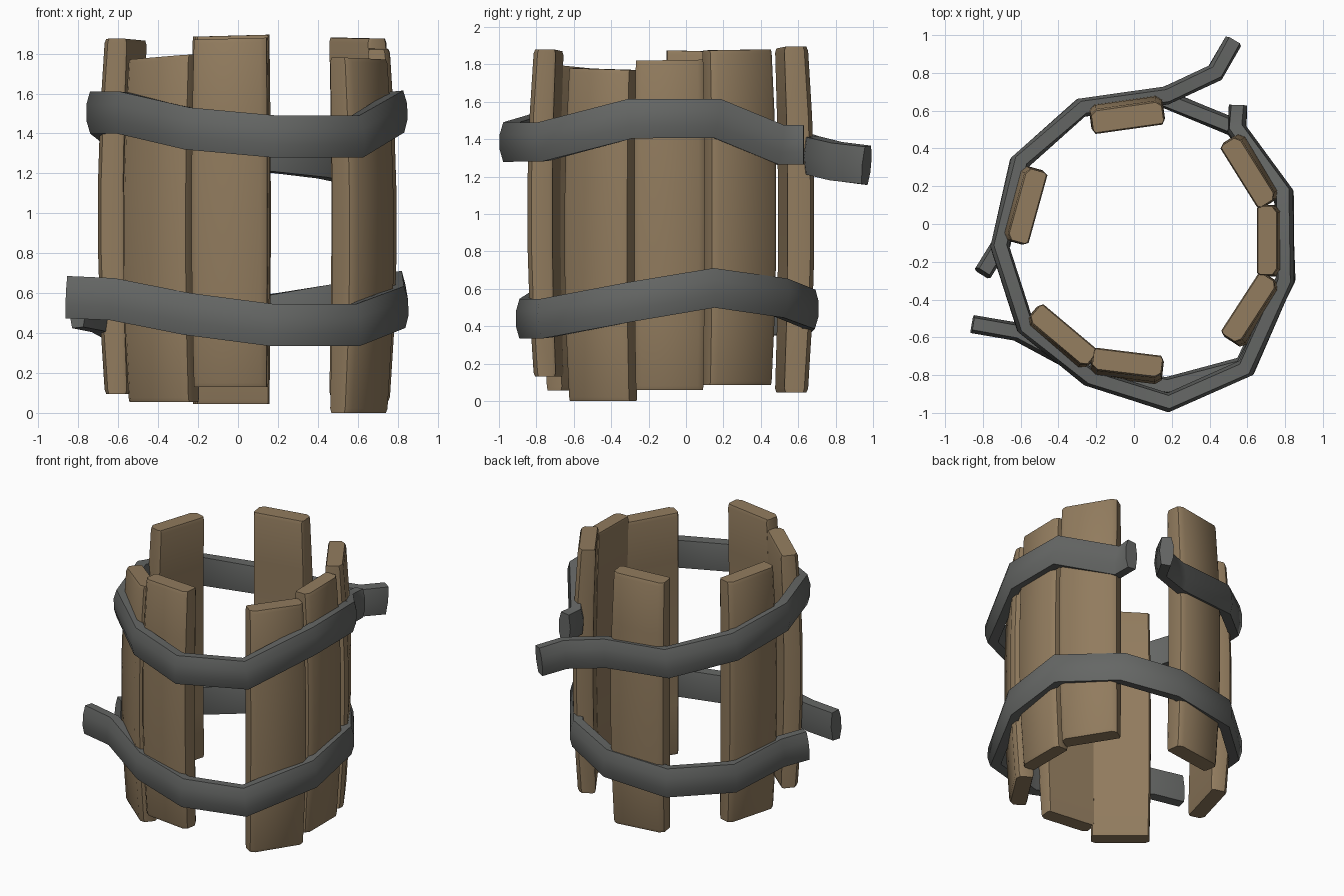
import bpy, bmesh, math
from mathutils import Vector

if "Cube" in bpy.data.objects:
    bpy.data.objects.remove(bpy.data.objects["Cube"])


def material(name, rgb):
    m = bpy.data.materials.new(name)
    m.diffuse_color = (*rgb, 1)
    m.use_nodes = True
    m.node_tree.nodes["Principled BSDF"].inputs["Base Color"].default_value = m.diffuse_color
    return m


WOOD = material("weathered wood", (0.285, 0.2, 0.112))
IRON = material("dull iron", (0.13, 0.135, 0.13))


def loft(name, rings, mat, angle):
    """Skin closed rings of points into a capped solid."""
    bm = bmesh.new()
    vs = [[bm.verts.new(p) for p in r] for r in rings]
    n = len(vs[0])
    for a, b in zip(vs, vs[1:]):
        for i in range(n):
            j = (i + 1) % n
            bm.faces.new((a[i], a[j], b[j], b[i]))
    bm.faces.new(vs[0][::-1])
    bm.faces.new(vs[-1])
    bmesh.ops.recalc_face_normals(bm, faces=bm.faces)
    me = bpy.data.meshes.new(name)
    bm.to_mesh(me)
    bm.free()
    me.materials.append(mat)
    ob = bpy.data.objects.new(name, me)
    bpy.context.collection.objects.link(ob)
    bpy.context.view_layer.objects.active = ob
    ob.select_set(True)
    bpy.ops.object.shade_smooth_by_angle(angle=math.radians(angle))
    ob.select_set(False)


def stave(name, x, y, deg, w, t, z0, z1, slant):
    """Bowed barrel plank with chamfered edges and a slanted sawn top."""
    along = Vector((math.cos(math.radians(deg)), math.sin(math.radians(deg)), 0))
    out = Vector((along.y, -along.x, 0))
    if out.dot(Vector((x - 0.03, y + 0.08, 0))) < 0:
        out = -out
    h, d = w / 2, t / 2
    prof = [(-h + .01, -d), (h - .01, -d), (h, -d + .015), (h, d - .025),
            (h - .03, d), (-h + .03, d), (-h, d - .025), (-h, -d + .015)]
    rings = []
    for f, shrink in ((0, .88), (.012, 1), (.2, 1), (.4, 1), (.6, 1), (.8, 1), (.988, 1), (1, .88)):
        arc = 1 - (2 * f - 1) ** 2
        wide = 1 + .05 * arc
        ring = []
        for u, v in prof:
            bow = (.035 if v > 0 else .018) * arc      # belly is thicker outside
            top = z1 + slant * (u / h - 1 if slant > 0 else u / h + 1) / 2
            p = Vector((x, y, 0)) + along * u * wide + out * (v * shrink + bow)
            p.z = z0 + (top - z0) * f
            ring.append(p)
        rings.append(ring)
    loft(name, rings, WOOD, 50)


# staves
stave("back_stave", -.035, .565, 8, .375, .13, .045, 1.895, .01)
stave("left_stave", -.565, .095, 74.5, .39, .12, .095, 1.875, -.01)
stave("front_left_stave", -.375, -.59, -40, .39, .12, .055, 1.795, .025)
stave("front_stave", -.035, -.735, -7, .365, .12, .13, 1.88, .01)
stave("front_right_stave", .61, -.445, 57, .38, .12, 0, 1.78, -.01)
stave("right_stave", .705, -.088, 90, .36, .11, .06, 1.825, .005)
stave("back_right_stave", .605, .275, 122, .385, .12, .085, 1.88, .005)


def hoop(name, pts):
    """Open, bent iron strap swept along a path with mitred corners."""
    pts = [Vector(p) for p in pts]
    prof = [(-.048, 0), (-.035, .1), (.03, .106), (.048, .04),
            (.048, -.04), (.03, -.106), (-.035, -.1)]
    # orient so that positive u always faces away from the barrel
    mid = pts[6]
    chord = pts[7] - pts[5]
    flip = 1 if Vector((chord.y, -chord.x)).dot(mid.xy - Vector((.03, -.08))) > 0 else -1
    rings = []
    for i, p in enumerate(pts):
        a = (p - pts[max(i - 1, 0)]).normalized()
        b = (pts[min(i + 1, len(pts) - 1)] - p).normalized()
        t = (a + b).normalized()
        side = Vector((t.y, -t.x, 0)).normalized() * flip
        up = side.cross(t)
        if up.z < 0:
            up = -up
        ref = a if a.length else b
        k = 1 / max(abs(ref.dot(t)), .75)
        rings.append([p + side * u * k + up * v for u, v in prof])
    loft(name, rings, IRON, 62)


# broken hoops, each with two splayed ends
hoop("upper_hoop", [
    (.55, .63, 1.37), (.545, .5, 1.37), (.795, .16, 1.51), (.8, -.29, 1.51),
    (.595, -.76, 1.385), (.18, -.945, 1.385), (-.24, -.81, 1.425), (-.575, -.54, 1.505),
    (-.71, -.12, 1.505), (-.61, .32, 1.43), (-.28, .615, 1.33), (.17, .68, 1.31),
    (.43, .8, 1.28), (.525, .965, 1.26)])
hoop("lower_hoop", [
    (-.8, -.26, .53), (-.7, -.1, .51), (-.61, .32, .46), (-.28, .615, .45),
    (.17, .66, .49), (.53, .51, .55), (.79, .14, .605), (.805, -.29, .53),
    (.58, -.75, .44), (.17, -.86, .44), (-.24, -.775, .495), (-.62, -.57, .57),
    (-.855, -.53, .58)])
